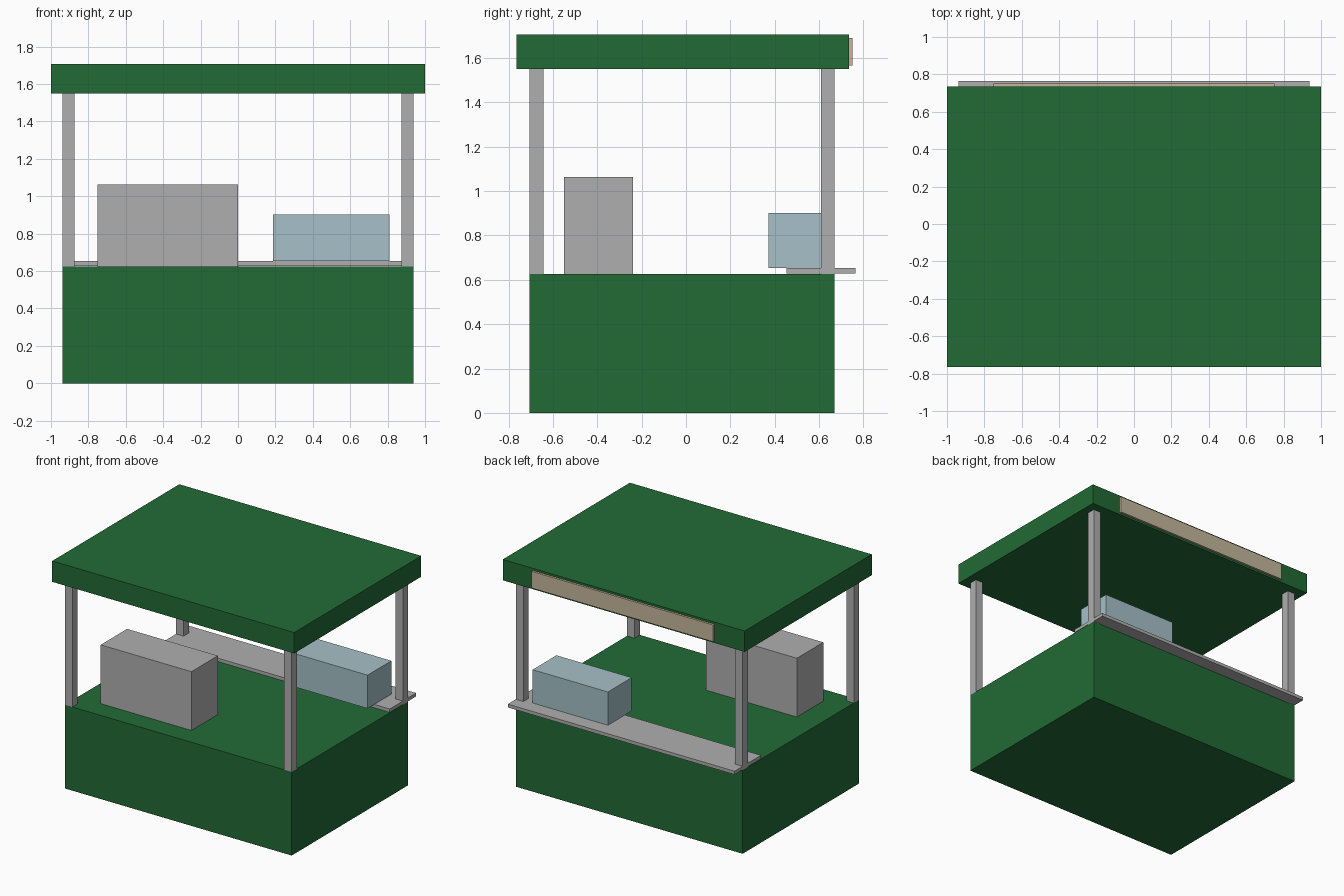
import bpy

cube = bpy.data.objects.get("Cube")
if cube:
    bpy.data.objects.remove(cube, do_unlink=True)


def material(name, rgb):
    mat = bpy.data.materials.new(name)
    mat.use_nodes = True
    mat.diffuse_color = (*rgb, 1)
    mat.node_tree.nodes["Principled BSDF"].inputs["Base Color"].default_value = (*rgb, 1)
    return mat


green = material("green", (0.016, 0.145, 0.036))
grey = material("grey", (0.43, 0.43, 0.43))
glass = material("pale blue", (0.38, 0.53, 0.58))
tan = material("tan", (0.56, 0.47, 0.33))


def box(name, x, y, z, mat):
    """Box from (low, high) extents on each axis."""
    spans = (x, y, z)
    bpy.ops.mesh.primitive_cube_add(size=1, location=[(a + b) / 2 for a, b in spans])
    obj = bpy.context.object
    obj.name = name
    obj.scale = [b - a for a, b in spans]
    bpy.ops.object.transform_apply(location=False, rotation=False, scale=True)
    obj.data.materials.append(mat)
    return obj


half = 0.9375   # half width of the stall body
base_top = 0.625
roof_bottom = 1.55

# Stall body and roof
box("base", (-half, half), (-0.705, 0.67), (0, base_top), green)
box("roof", (-1, 1), (-0.765, 0.735), (roof_bottom, 1.706), green)

# Corner posts
post = 0.0625
for side, x in (("right", -half), ("left", half - post)):
    for end, y in (("front", -0.705), ("back", 0.67 - post)):
        box(f"{end}_{side}_post", (x, x + post), (y, y + post),
            (base_top, roof_bottom), grey)

# Serving counter, overhanging the back edge
box("counter", (-half, half), (0.4525, 0.765), (0.628, 0.653), grey)

# Equipment on the base and display case on the counter
box("machine", (-0.75, 0), (-0.55, -0.238), (base_top, 1.064), grey)
box("display_case", (0.1875, 0.81), (0.373, 0.654), (0.653, 0.902), glass)

# Blank sign board on the roof edge
box("sign_board", (-0.75, 0.75), (0.73, 0.751), (1.565, 1.69), tan)
